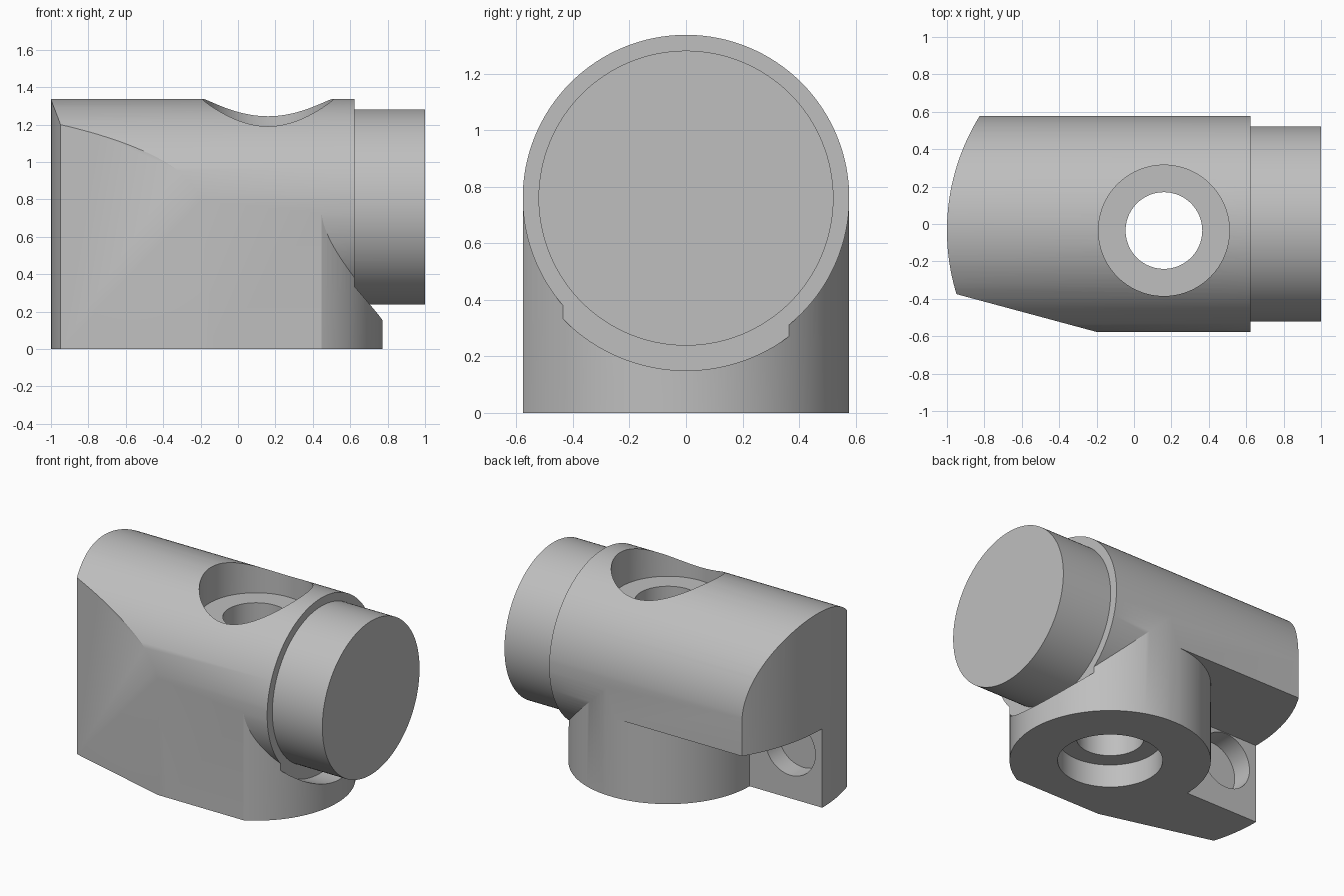
import bpy, bmesh
from math import radians, cos, sin, asin, pi
from mathutils import Matrix, Vector

if "Cube" in bpy.data.objects:
    bpy.data.objects.remove(bpy.data.objects["Cube"])

# One plain grey for the casting
grey = bpy.data.materials.new("plain_grey")
grey.use_nodes = True
colour = (0.52, 0.52, 0.52, 1)
grey.diffuse_color = colour
grey.node_tree.nodes["Principled BSDF"].inputs["Base Color"].default_value = colour

# Main dimensions
R, AXIS_Z = 0.578, 0.76            # main barrel
BX, BY, BOSS_R = 0.16, -0.035, 0.613  # vertical boss and bore
END_R = 1.16                       # rounded end, concentric with the boss
SIDE, SHOULDER, SLOT_Z = 0.577, 0.624, 0.537


def finish(name, bm):
    bmesh.ops.recalc_face_normals(bm, faces=bm.faces)
    mesh = bpy.data.meshes.new(name)
    bm.to_mesh(mesh)
    bm.free()
    mesh.materials.append(grey)
    ob = bpy.data.objects.new(name, mesh)
    bpy.context.scene.collection.objects.link(ob)
    return ob


def cylinder(name, start, end, radius, segs=128):
    a, b = Vector(start), Vector(end)
    rot = (b - a).to_track_quat('Z', 'Y').to_matrix().to_4x4()
    bm = bmesh.new()
    bmesh.ops.create_cone(bm, cap_ends=True, segments=segs, radius1=radius, radius2=radius,
                          depth=(b - a).length, matrix=Matrix.Translation((a + b) / 2) @ rot)
    return finish(name, bm)


def prism(name, outline, z0, z1):
    bm = bmesh.new()
    face = bm.faces.new([bm.verts.new((x, y, z0)) for x, y in outline])
    top = bmesh.ops.extrude_face_region(bm, geom=[face])["geom"]
    bmesh.ops.translate(bm, verts=[v for v in top if isinstance(v, bmesh.types.BMVert)],
                        vec=(0, 0, z1 - z0))
    return finish(name, bm)


def box(name, x0, x1, y0, y1, z0, z1):
    return prism(name, [(x0, y0), (x1, y0), (x1, y1), (x0, y1)], z0, z1)


def combine(target, tool, operation):
    mod = target.modifiers.new(operation, 'BOOLEAN')
    mod.operation, mod.solver, mod.object = operation, 'EXACT', tool
    bpy.ops.object.select_all(action='DESELECT')
    bpy.context.view_layer.objects.active = target
    target.select_set(True)
    bpy.ops.object.modifier_apply(modifier=mod.name)
    bpy.data.objects.remove(tool)


# Horizontal barrel, with its underside slotted away beside the boss
body = cylinder("valve_body", (-1.2, 0, AXIS_Z), (SHOULDER, 0, AXIS_Z), R)
combine(body, box("slot", -1.3, BX, -1, 1, -0.1, SLOT_Z), 'DIFFERENCE')

# Straight sides, front arm and vertical boss
combine(body, box("sides", -1.25, BX, -0.65, 0.65, SLOT_Z, AXIS_Z), 'UNION')
combine(body, box("front_arm", -1.25, BX, -0.65, BY, 0, AXIS_Z - 0.05), 'UNION')
combine(body, cylinder("boss", (BX, BY, 0), (BX, BY, AXIS_Z - 0.01), BOSS_R), 'UNION')

# Trim everything to the plan outline: rounded end and slanted front corner
a0 = asin((SIDE - BY) / END_R)
a1 = asin((-0.375 - BY) / END_R)
arc = [a0 + (a1 - a0) * i / 32 for i in range(33)]
outline = [(BX - END_R * cos(a), BY + END_R * sin(a)) for a in arc]
outline += [(-0.2, -SIDE), (1.1, -SIDE), (1.1, SIDE)]
combine(body, prism("plan_trim", outline, -0.2, 1.6), 'INTERSECT')

# Clearance around the spigot, then the spigot itself
combine(body, cylinder("clearance", (SHOULDER, 0, AXIS_Z), (1.2, 0, AXIS_Z), 0.61), 'DIFFERENCE')
combine(body, cylinder("spigot", (SHOULDER - 0.1, 0, AXIS_Z), (1, 0, AXIS_Z), 0.522), 'UNION')

# Vertical bore with a counterbore at each end
for z0, z1, r in ((-0.1, 1.6, 0.205), (1.1, 1.6, 0.35), (-0.1, 0.155, 0.32)):
    combine(body, cylinder("bore", (BX, BY, z0), (BX, BY, z1), r, 96), 'DIFFERENCE')

# Blind pocket in the rear face of the arm
combine(body, cylinder("pocket", (-0.76, BY - 0.14, 0.345), (-0.76, BY + 0.3, 0.345), 0.188, 64),
        'DIFFERENCE')

bpy.ops.object.select_all(action='DESELECT')
bpy.context.view_layer.objects.active = body
body.select_set(True)
bpy.ops.object.shade_smooth_by_angle(angle=radians(25))
